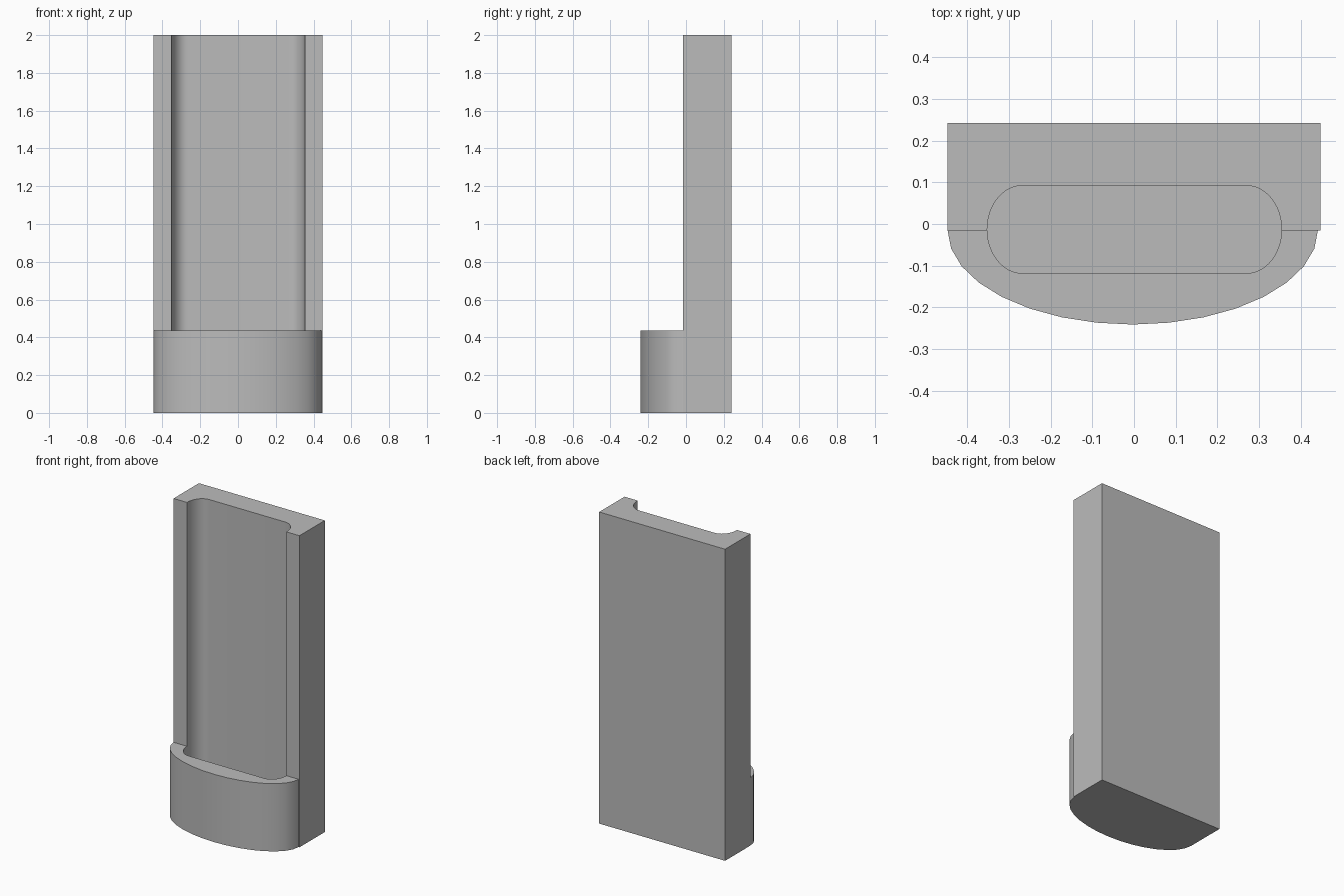
import bpy, bmesh
from math import sin, cos, pi, radians

if "Cube" in bpy.data.objects:
    bpy.data.objects.remove(bpy.data.objects["Cube"])

grey = bpy.data.materials.new("plain grey")
grey.use_nodes = True
grey.diffuse_color = (0.5, 0.5, 0.5, 1)
grey.node_tree.nodes["Principled BSDF"].inputs["Base Color"].default_value = (0.5, 0.5, 0.5, 1)

HEIGHT, COLLAR_TOP, POCKET_FLOOR = 2.0, 0.435, 0.1
WIDTH, BACK, SPLIT = 0.447, 0.242, -0.015


def prism(name, outline, z0, z1):
    """Extrude a counter-clockwise outline from z0 to z1."""
    bm = bmesh.new()
    face = bm.faces.new([bm.verts.new((x, y, z0)) for x, y in outline])
    top = bmesh.ops.extrude_face_region(bm, geom=[face])["geom"]
    verts = [v for v in top if isinstance(v, bmesh.types.BMVert)]
    bmesh.ops.translate(bm, verts=verts, vec=(0, 0, z1 - z0))
    bmesh.ops.recalc_face_normals(bm, faces=bm.faces)
    mesh = bpy.data.meshes.new(name)
    bm.to_mesh(mesh)
    bm.free()
    mesh.materials.append(grey)
    obj = bpy.data.objects.new(name, mesh)
    bpy.context.collection.objects.link(obj)
    return obj


def arc(cx, cy, rx, ry, start, end, steps):
    """Points along an elliptical arc."""
    angles = [start + (end - start) * i / steps for i in range(steps + 1)]
    return [(cx + rx * cos(a), cy + ry * sin(a)) for a in angles]


def combine(target, tool, operation):
    """Apply a boolean and remove the tool."""
    mod = target.modifiers.new(operation, "BOOLEAN")
    mod.operation, mod.object, mod.solver = operation, tool, "EXACT"
    bpy.context.view_layer.objects.active = target
    bpy.ops.object.modifier_apply(modifier=mod.name)
    bpy.data.objects.remove(tool)


# Tall back plate
holder = prism("slotted_holder", [(-WIDTH, SPLIT), (WIDTH, SPLIT), (WIDTH, BACK), (-WIDTH, BACK)], 0, HEIGHT)

# Bowed collar at the foot, rooted inside the plate
bow = arc(-0.003, SPLIT, 0.444, 0.226, pi, 2 * pi, 16)
collar = prism("collar", bow + [(0.4, 0.05), (-0.4, 0.05)], 0, COLLAR_TOP)
combine(holder, collar, "UNION")

# Rounded slot running from the top down into the collar
slot = (arc(0.27, -0.013, 0.084, 0.105, -pi / 2, pi / 2, 24)
        + arc(-0.268, -0.013, 0.084, 0.105, pi / 2, 3 * pi / 2, 24))
combine(holder, prism("slot_cutter", slot, POCKET_FLOOR, HEIGHT + 0.1), "DIFFERENCE")

# Smooth curved walls, crisp edges
bpy.ops.object.select_all(action="DESELECT")
holder.select_set(True)
bpy.context.view_layer.objects.active = holder
bpy.ops.object.shade_smooth_by_angle(angle=radians(30))
